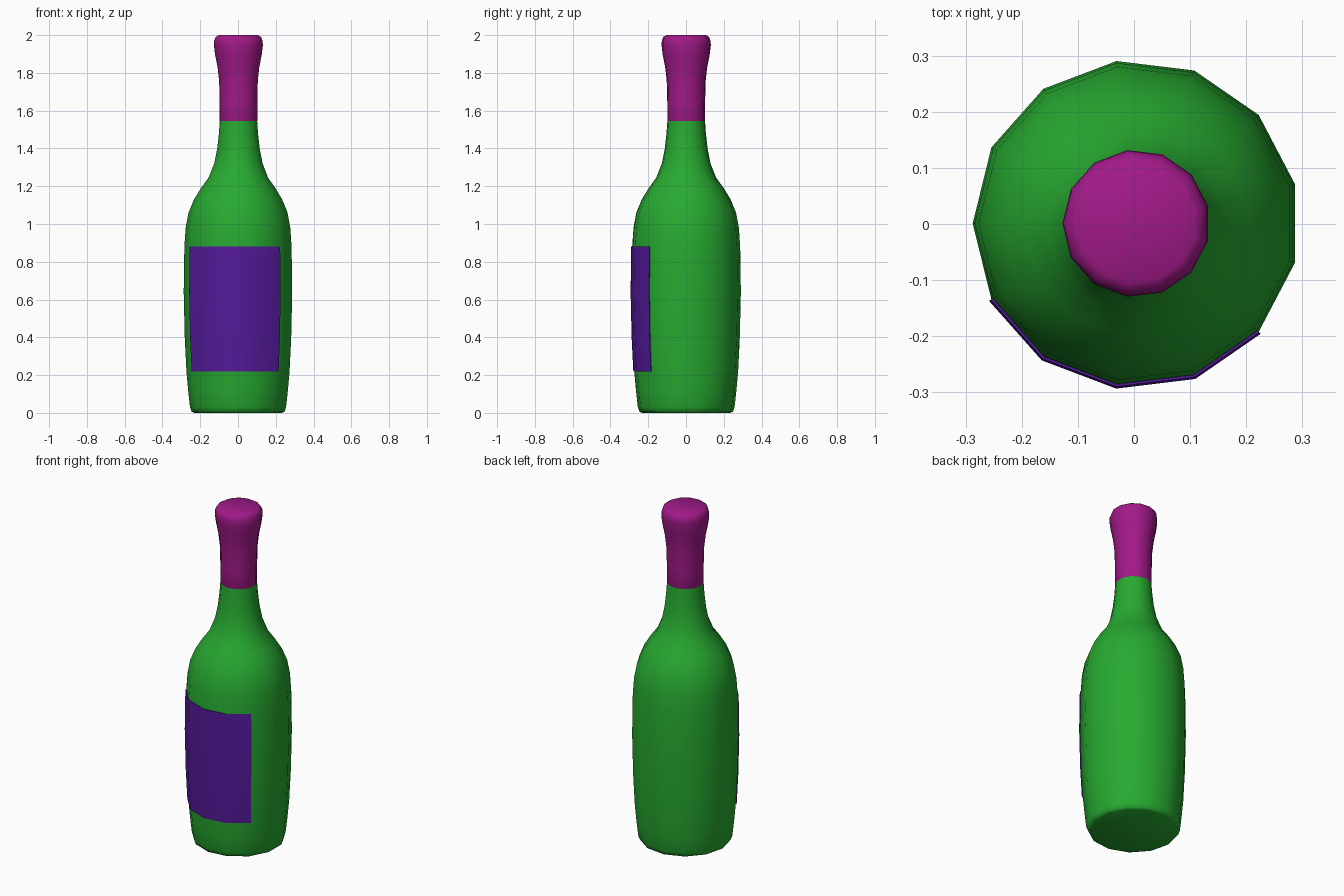
import bpy, bmesh, math

if "Cube" in bpy.data.objects:
    bpy.data.objects.remove(bpy.data.objects["Cube"])

SIDES = 13
CX, CY = 0.004, 0.001  # axis offset keeps the 13-gon's bounds centred

BODY = [(0.235, 0), (0.249, 0.006), (0.258, 0.03), (0.268, 0.12), (0.277, 0.22),
        (0.286, 0.4), (0.2915, 0.64), (0.288, 0.88), (0.281, 0.98), (0.266, 1.06),
        (0.237, 1.13), (0.200, 1.19), (0.160, 1.245), (0.130, 1.32),
        (0.114, 1.40), (0.105, 1.48), (0.0995, 1.56)]
FOIL = [(0.099, 1.54), (0.101, 1.545), (0.101, 1.65), (0.104, 1.76), (0.112, 1.83),
        (0.125, 1.895), (0.1315, 1.945), (0.130, 1.97), (0.122, 1.99), (0.106, 2.0)]


def finish(bm, name, color, angle):
    bmesh.ops.recalc_face_normals(bm, faces=bm.faces)
    mesh = bpy.data.meshes.new(name)
    bm.to_mesh(mesh)
    bm.free()
    obj = bpy.data.objects.new(name, mesh)
    bpy.context.collection.objects.link(obj)
    mat = bpy.data.materials.new(name + "_material")
    mat.diffuse_color = color
    mat.use_nodes = True
    mat.node_tree.nodes["Principled BSDF"].inputs["Base Color"].default_value = mat.diffuse_color
    mesh.materials.append(mat)
    bpy.ops.object.select_all(action='DESELECT')
    obj.select_set(True)
    bpy.context.view_layer.objects.active = obj
    bpy.ops.object.shade_smooth_by_angle(angle=math.radians(angle))
    return obj


def ring(bm, r, z, ks):
    return [bm.verts.new((CX + r * math.cos(math.pi + k * math.tau / SIDES),
                          CY + r * math.sin(math.pi + k * math.tau / SIDES), z)) for k in ks]


def skin(bm, rings, closed):
    n = len(rings[0])
    for a, b in zip(rings, rings[1:]):
        for i in range(n if closed else n - 1):
            j = (i + 1) % n
            bm.faces.new((a[i], a[j], b[j], b[i]))


def lathe(name, profile, color):
    bm = bmesh.new()
    rings = [ring(bm, r, z, range(SIDES)) for r, z in profile]
    skin(bm, rings, True)
    bm.faces.new(rings[0])
    bm.faces.new(rings[-1])
    return finish(bm, name, color, 60)


# Glass and neck foil
lathe("bottle_body", BODY, (0.02, 0.40, 0.03, 1))
lathe("neck_foil", FOIL, (0.36, 0.01, 0.25, 1))

# Wrapped paper label on four front facets, closed thin shell
bm = bmesh.new()
levels = [(r, z) for r, z in BODY if 0.21 < z < 0.89]
outer = [ring(bm, r + 0.005, z, range(1, 6)) for r, z in levels]
inner = [ring(bm, r + 0.0005, z, range(5, 0, -1)) for r, z in levels]
loops = [o + i for o, i in zip(outer, inner)]
skin(bm, loops, True)
for lp in (loops[0], loops[-1]):
    for i in range(4):
        bm.faces.new((lp[i], lp[i + 1], lp[8 - i], lp[9 - i]))
finish(bm, "paper_label", (0.09, 0.01, 0.33, 1), 40)
